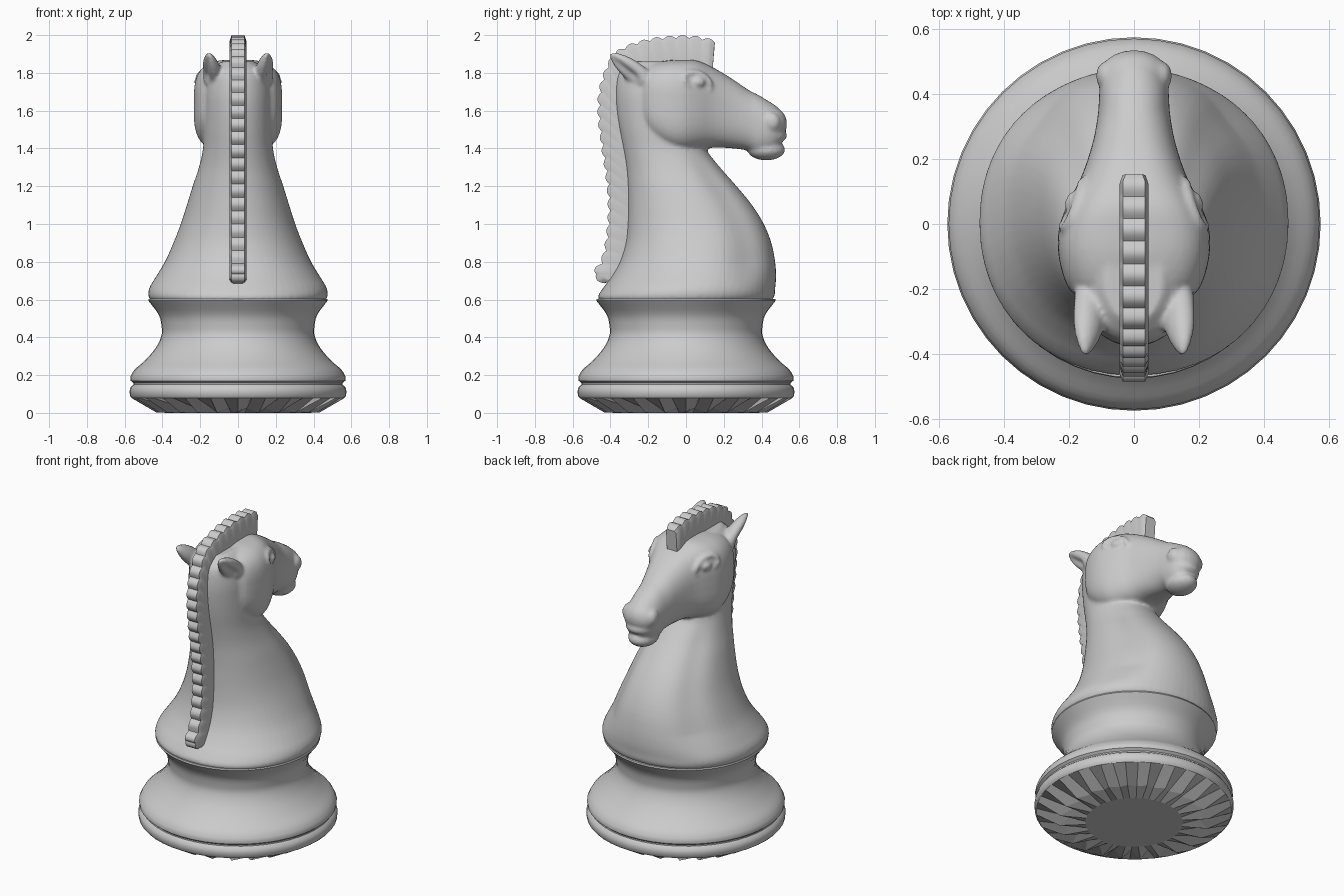
import bpy, bmesh
from math import sin, cos, pi, exp
from mathutils import Vector, Matrix

if "Cube" in bpy.data.objects:
    bpy.data.objects.remove(bpy.data.objects["Cube"])


def spline(rows, n):
    """Catmull-Rom through rows of numbers, n samples per span."""
    r = [Vector(p) for p in rows]
    r = [2 * r[0] - r[1]] + r + [2 * r[-1] - r[-2]]
    out = []
    for i in range(1, len(r) - 2):
        a, b, c, d = r[i - 1:i + 3]
        for k in range(n):
            t = k / n
            out.append(0.5 * (2 * b + (c - a) * t + (2 * a - 5 * b + 4 * c - d) * t * t
                              + (3 * b - a - 3 * c + d) * t ** 3))
    return out + [r[-2]]


def resample(pts, n):
    """n evenly spaced points along a polyline."""
    d = [0]
    for a, b in zip(pts, pts[1:]):
        d.append(d[-1] + (b - a).length)
    out, j = [], 0
    for i in range(n):
        s = d[-1] * i / (n - 1)
        while j < len(d) - 2 and d[j + 1] < s:
            j += 1
        out.append(pts[j].lerp(pts[j + 1], (s - d[j]) / (d[j + 1] - d[j])))
    return out


def finish(bm, name):
    bmesh.ops.recalc_face_normals(bm, faces=bm.faces)
    me = bpy.data.meshes.new(name)
    bm.to_mesh(me)
    bm.free()
    ob = bpy.data.objects.new(name, me)
    bpy.context.collection.objects.link(ob)
    return ob


def add_loft(bm, rings):
    """Skin closed rings of points and cap both ends."""
    vs = [[bm.verts.new(p) for p in ring] for ring in rings]
    n = len(vs[0])
    new = [bm.faces.new((a[i], a[(i + 1) % n], b[(i + 1) % n], b[i]))
           for a, b in zip(vs, vs[1:]) for i in range(n)]
    new += [bm.faces.new(vs[0][::-1]), bm.faces.new(vs[-1])]
    bmesh.ops.recalc_face_normals(bm, faces=new)


def add_ball(bm, c, r, turn=0):
    m = Matrix.Translation(c) @ Matrix.Rotation(turn, 4, 'X') @ Matrix.Diagonal((*r, 1))
    bmesh.ops.create_uvsphere(bm, u_segments=20, v_segments=14, radius=1, matrix=m)


def power(v, e):
    return (1 if v >= 0 else -1) * abs(v) ** (2 / e)


def smooth(ob, angle):
    bpy.ops.object.select_all(action='DESELECT')
    ob.select_set(True)
    bpy.context.view_layer.objects.active = ob
    bpy.ops.object.shade_smooth_by_angle(angle=angle)


# Turned base: fanned underside, grooved foot, waist and collar
SEG = 48
foot = [(0.28, 0.0), (0.40, 0.014), (0.562, 0.078), (0.572, 0.09), (0.574, 0.115), (0.57, 0.135),
        (0.553, 0.15), (0.553, 0.158), (0.568, 0.17), (0.57, 0.19)]
waist = spline([(0.57, 0.19), (0.548, 0.228), (0.49, 0.28), (0.435, 0.345),
                (0.405, 0.41), (0.405, 0.46), (0.42, 0.52), (0.475, 0.595)], 3)[1:]
profile = foot + [tuple(p) for p in waist] + [(0.472, 0.603)]
bm = bmesh.new()
rings = []
for k, (r, z) in enumerate(profile):
    ring = []
    for i in range(SEG):
        jag = (-1) ** i if k == 1 else 0
        a, q = 2 * pi * i / SEG, r + 0.03 * jag
        ring.append((q * cos(a), q * sin(a), z - 0.013 * jag))
    rings.append(ring)
add_loft(bm, rings)
base = finish(bm, "turned_base")
smooth(base, 0.75)
for p in base.data.polygons:
    if p.center.z < 0.07:
        p.use_smooth = False

# Neck and chest: z, back y, front y, half width
bm = bmesh.new()
neck = [(0.57, -0.43, 0.42, 0.43), (0.61, -0.467, 0.465, 0.472), (0.66, -0.44, 0.472, 0.47),
        (0.72, -0.395, 0.477, 0.435), (0.80, -0.35, 0.472, 0.387), (0.90, -0.32, 0.452, 0.342),
        (1.0, -0.31, 0.412, 0.303), (1.1, -0.308, 0.35, 0.271), (1.2, -0.31, 0.268, 0.24),
        (1.3, -0.318, 0.18, 0.207), (1.4, -0.335, 0.105, 0.185), (1.5, -0.355, 0.09, 0.182),
        (1.6, -0.37, 0.08, 0.18), (1.7, -0.375, 0.05, 0.175), (1.8, -0.36, 0.0, 0.15),
        (1.86, -0.30, -0.05, 0.09)]
rings = []
for z, back, front, w in spline(neck, 3):
    ring = []
    fade = max(0, min(1, (z - 0.65) / 0.15, (1.4 - z) / 0.15))
    for i in range(64):
        a = 2 * pi * i / 64
        x, y = power(cos(a), 2.1), power(sin(a), 2.1)
        dip = 1 - 0.06 * fade * exp(-((a if a < pi / 2 else pi - a) - 0.7) ** 2 / 0.07)
        ring.append((w * x * dip, (front + back) / 2 + (front - back) / 2 * y * dip ** 0.5, z))
    rings.append(ring)
add_loft(bm, rings)

# Skull and face: y, underside z, top z, half width, squareness
skull = [(-0.25, 1.54, 1.78, 0.14, 2.6), (-0.20, 1.46, 1.84, 0.20, 3), (-0.11, 1.40, 1.865, 0.23, 3.3),
         (-0.02, 1.38, 1.87, 0.232, 3.3), (0.06, 1.39, 1.865, 0.205, 3.1), (0.15, 1.405, 1.825, 0.16, 2.8),
         (0.25, 1.40, 1.765, 0.127, 2.5), (0.33, 1.388, 1.71, 0.112, 2.3), (0.38, 1.362, 1.685, 0.108, 2.3),
         (0.43, 1.365, 1.655, 0.105, 2.2), (0.47, 1.38, 1.63, 0.094, 2.1), (0.505, 1.41, 1.60, 0.07, 2)]
add_loft(bm, [[(w * power(cos(2 * pi * i / 48), e), y,
                (lo + hi) / 2 + (hi - lo) / 2 * power(sin(2 * pi * i / 48), e)) for i in range(48)]
              for y, lo, hi, w, e in spline(skull, 3)])

# Muzzle, upper lip and chin
add_ball(bm, (0, 0.455, 1.53), (0.108, 0.08, 0.09))
add_ball(bm, (0, 0.445, 1.468), (0.094, 0.09, 0.048))
add_ball(bm, (0, 0.425, 1.393), (0.086, 0.1, 0.056))

# Mirrored eyes, lids, nostrils and ears
for s in (-1, 1):
    add_ball(bm, (s * 0.181, 0.06, 1.75), (0.032, 0.042, 0.03))
    for i in range(28):
        a = 2 * pi * i / 28
        y = 0.06 + 0.07 * cos(a)
        z = 1.75 + 0.047 * sin(a) - 0.3 * (y - 0.06)
        r = 0.014 + 0.005 * max(0, sin(a))
        x = 0.19 - 0.45 * (y - 0.06) - (0.35 if z > 1.75 else -0.1) * (z - 1.75)
        add_ball(bm, (s * x, y, z), (r, r, r))
    add_ball(bm, (s * 0.085, 0.455, 1.54), (0.032, 0.045, 0.05))
    root, tip = Vector((s * 0.13, -0.20, 1.745)), Vector((s * 0.154, -0.40, 1.9))
    axis = (tip - root).normalized()
    out = Vector((s * 0.8, -0.5, -0.3))
    out = (out - axis * out.dot(axis)).normalized()
    side = axis.cross(out)
    rings = []
    for t, r in spline([(0, 0.055), (0.3, 0.06), (0.6, 0.054), (0.85, 0.034), (1, 0.012)], 4):
        hollow = 0.7 * max(0, min(1, (t - 0.15) / 0.2))
        ring = []
        for i in range(24):
            a = 2 * pi * i / 24 - pi
            q = r * (1 - hollow * exp(-(a / 0.6) ** 2))
            ring.append(root.lerp(tip, t) + out * q * cos(a) * 0.8 + side * q * sin(a))
        rings.append(ring)
    add_loft(bm, rings)

# Fuse all the carved parts into one smooth skin
horse = finish(bm, "horse_head_and_neck")
mod = horse.modifiers.new("fuse", 'REMESH')
mod.mode = 'VOXEL'
mod.voxel_size = 0.01
mod.use_smooth_shade = True
mod = horse.modifiers.new("soften", 'SMOOTH')
mod.factor, mod.iterations = 0.5, 5

# Scalloped mane: outer and inner edges in the y-z plane
outer = spline([(-0.44, 0.68), (-0.485, 0.74), (-0.445, 0.81), (-0.42, 0.92), (-0.408, 1.08),
                (-0.42, 1.25), (-0.442, 1.4), (-0.46, 1.55), (-0.46, 1.68), (-0.43, 1.8),
                (-0.365, 1.91), (-0.22, 1.97), (-0.05, 1.992), (0.06, 1.988), (0.155, 1.968)], 8)
inner = spline([(-0.42, 0.69), (-0.34, 0.76), (-0.30, 0.87), (-0.29, 1.05), (-0.29, 1.25),
                (-0.31, 1.45), (-0.33, 1.6), (-0.31, 1.72), (-0.22, 1.81), (-0.1, 1.84),
                (0.03, 1.84), (0.14, 1.81)], 8)
BUMPS, N = 26, 26 * 8 + 1
outer, inner = resample(outer, N), resample(inner, N)
bm = bmesh.new()
rings = []
for i in range(N):
    o, n = outer[i], inner[i]
    t = outer[min(i + 1, N - 1)] - outer[max(i - 1, 0)]
    up = Vector((-t.y, t.x)).normalized()
    sh = o - up * 0.022
    o = o + up * (0.016 * abs(sin(pi * BUMPS * i / (N - 1))) - 0.009)
    w = 0.044 * min(1, 0.8 + 0.07 * min(i, N - 1 - i))
    rings.append([(-w, *n), (-w, *sh), (-w + 0.01, *o), (w - 0.01, *o), (w, *sh), (w, *n)])
add_loft(bm, rings)
smooth(finish(bm, "scalloped_mane"), 0.8)
